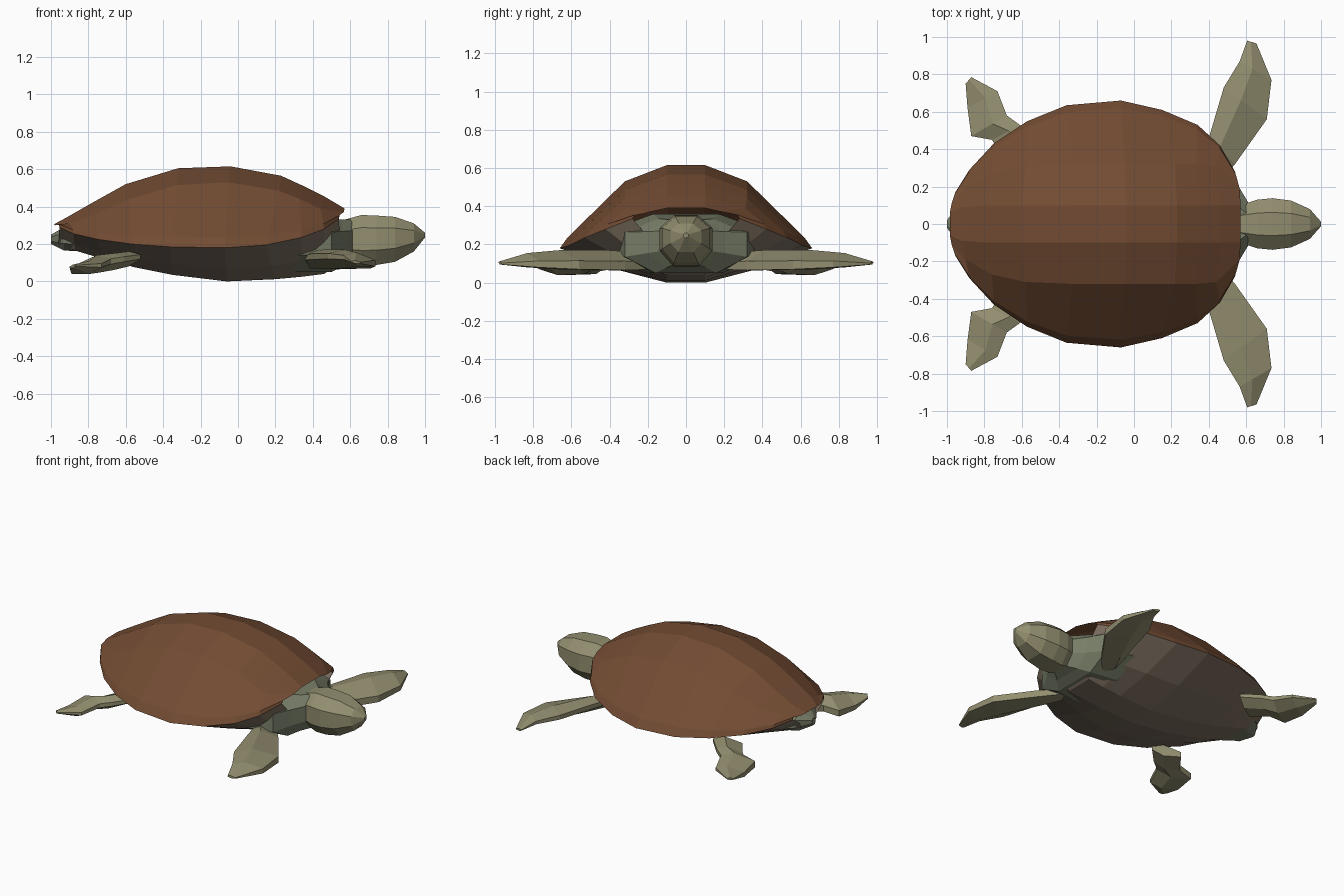
import bpy, bmesh
from mathutils import Vector

if "Cube" in bpy.data.objects:
    bpy.data.objects.remove(bpy.data.objects["Cube"])


def material(name, rgb):
    m = bpy.data.materials.new(name)
    m.diffuse_color = (*rgb, 1)
    m.use_nodes = True
    m.node_tree.nodes["Principled BSDF"].inputs["Base Color"].default_value = m.diffuse_color
    return m


SHELL = material("shell_brown", (0.17, 0.072, 0.033))
SKIN = material("olive_skin", (0.29, 0.27, 0.16))
NECK = material("grey_green", (0.19, 0.21, 0.14))
BELLY = material("belly_tan", (0.22, 0.17, 0.125))


def loft(name, rings, mat, closed=True, caps=True, mirror=False):
    """Skin a list of equal-length point rings with flat faces."""
    bm = bmesh.new()
    rows = [[bm.verts.new(p) for p in r] for r in rings]
    n = len(rows[0])
    for a, b in zip(rows, rows[1:]):
        for i in range(n if closed else n - 1):
            j = (i + 1) % n
            bm.faces.new((a[i], a[j], b[j], b[i]))
    if caps:
        bm.faces.new(rows[0])
        bm.faces.new(rows[-1])
    bmesh.ops.remove_doubles(bm, verts=bm.verts, dist=0.0005)
    bmesh.ops.recalc_face_normals(bm, faces=bm.faces)
    me = bpy.data.meshes.new(name)
    bm.to_mesh(me)
    bm.free()
    me.materials.append(mat)
    ob = bpy.data.objects.new(name, me)
    bpy.context.collection.objects.link(ob)
    if mirror:
        mod = ob.modifiers.new("mirror", "MIRROR")
        mod.use_axis = (False, True, False)
    return ob


def both_sides(half):
    """Turn a rim-to-centre point list into a full cross-section."""
    return [Vector(p) for p in half] + [Vector((p[0], -p[1], p[2])) for p in reversed(half)]


# Stations from front to back: lines along the shell at ridge, shoulder and rim
ridge = [(.57, .1, .39), (.46, .1, .455), (.35, .1, .51), (.23, .1, .565), (-.04, .1, .615),
         (-.32, .1, .605), (-.6, .1, .52), (-.78, .1, .42), (-.92, .09, .34), (-.985, .06, .305)]
shoulder = [(.565, .19, .37), (.44, .31, .39), (.33, .32, .44), (.22, .32, .485), (-.05, .32, .53),
            (-.33, .32, .515), (-.58, .31, .44), (-.76, .27, .36), (-.9, .19, .31), (-.975, .11, .30)]
rim = [(.54, .28, .335), (.46, .42, .28), (.34, .53, .235), (.15, .61, .195), (-.07, .66, .18),
       (-.36, .635, .185), (-.57, .55, .2), (-.75, .43, .225), (-.88, .29, .255), (-.955, .17, .29)]

shell_rings, belly_rings = [], []
belly = [(.55, .10), (.46, .04), (.34, .025), (.2, .012), (-.06, 0),
         (-.35, .035), (-.55, .075), (-.72, .12), (-.87, .165), (-.96, .2)]
for r, s, e, (bx, bz) in zip(ridge, shoulder, rim, belly):
    band = Vector(s).lerp(Vector(e), .88) + Vector((0, 0, .015))
    shell_rings.append(both_sides([e, band, s, r]))
    w = min(.1, e[1] * .5)
    flank = (bx * .5 + e[0] * .5, e[1] * .55, bz + (e[2] - bz) * .38)
    belly_rings.append(both_sides([e, flank, (bx, w, bz)]))

loft("upper_shell", shell_rings, SHELL, closed=False, caps=False)
loft("belly", belly_rings, BELLY, closed=False, caps=False)


def octagon(x, w, lo, hi):
    m, h = (lo + hi) / 2, (hi - lo) / 2
    pts = [(.45, 1), (1, .5), (1, -.4), (.5, -1), (-.5, -1), (-1, -.4), (-1, .5), (-.45, 1)]
    return [(x, w * a, m + h * b) for a, b in pts]


# Neck, head and tail
loft("neck", [octagon(*s) for s in [(.3, .38, .05, .36), (.5, .32, .05, .335), (.56, .2, .08, .33),
                                    (.62, .1, .1, .33)]], NECK)
loft("head", [octagon(*s) for s in [(.55, .095, .11, .325), (.66, .13, .085, .355), (.74, .138, .088, .352),
                                    (.84, .125, .105, .345), (.94, .08, .16, .31),
                                    (1.0, .012, .235, .26)]], SKIN)
loft("tail", [octagon(*s) for s in [(-.8, .22, .16, .28), (-.93, .12, .165, .29), (-1.0, .02, .2, .25)]], NECK)


def flipper(name, sections):
    """Each section: leading point, trailing point, low z, high z."""
    rings = []
    for (ax, ay), (bx, by), lo, hi in sections:
        t = hi - lo
        mx, my = ax + (bx - ax) * .6, ay + (by - ay) * .6
        rings.append([(ax, ay, lo), (ax, ay, lo + t * .45), (mx, my, hi),
                      (bx, by, hi - t * .2), (bx, by, hi - t * .5), (mx, my, lo)])
    loft(name, rings, SKIN, mirror=True)


# Paired flippers
flipper("front_flippers", [((.42, .18), (.36, .32), .07, .16), ((.54, .32), (.40, .46), .065, .17),
                           ((.71, .56), (.48, .73), .07, .17), ((.735, .77), (.565, .87), .08, .155),
                           ((.655, .965), (.605, .98), .095, .112)])
flipper("rear_flippers", [((-.68, .34), (-.52, .44), .08, .16), ((-.76, .45), (-.61, .53), .06, .15),
                          ((-.87, .47), (-.68, .58), .045, .14), ((-.89, .62), (-.73, .71), .04, .11),
                          ((-.90, .75), (-.87, .785), .072, .09)])
